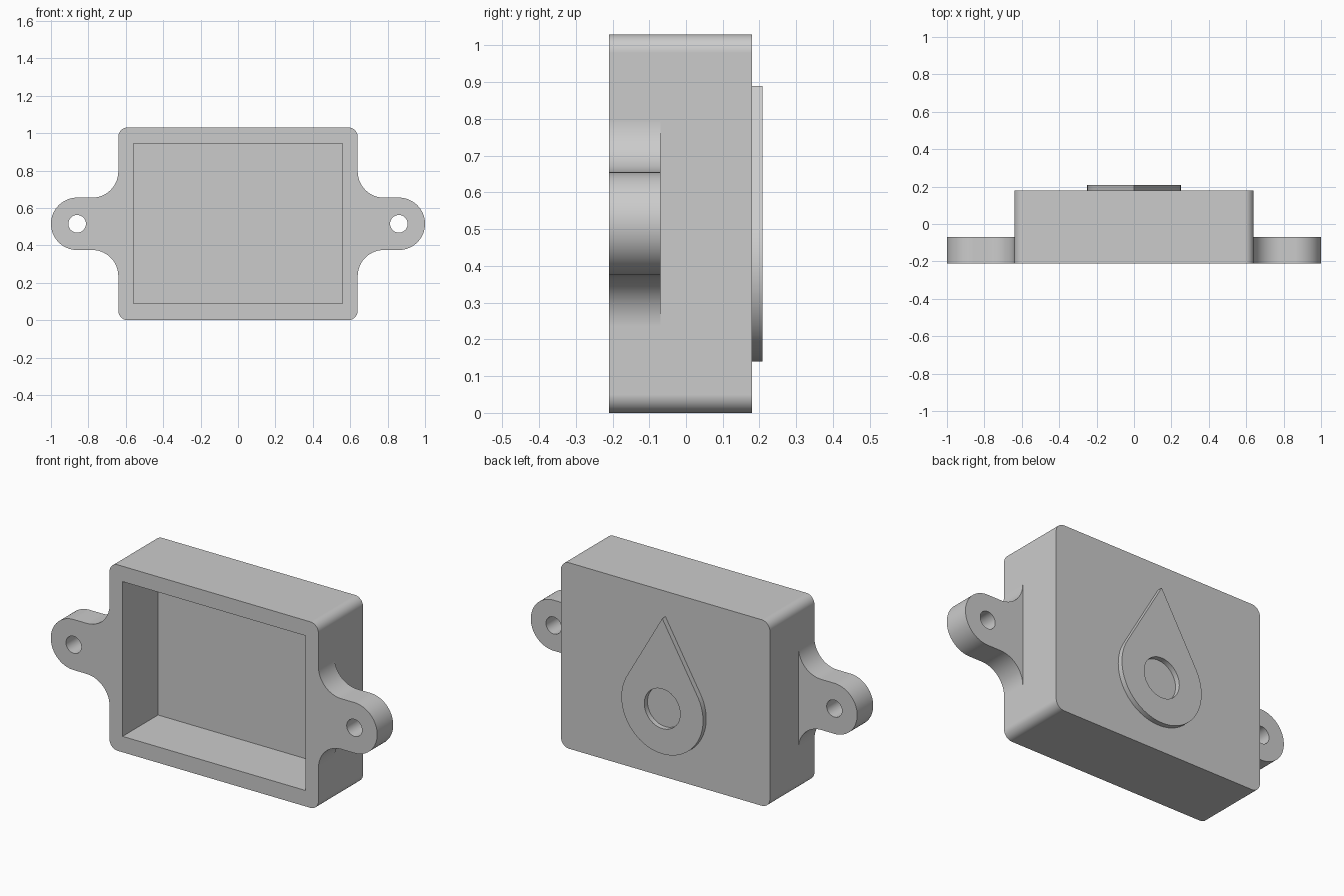
import bpy
import bmesh
from math import sin, cos, radians

cube = bpy.data.objects.get("Cube")
if cube:
    bpy.data.objects.remove(cube, do_unlink=True)

grey = bpy.data.materials.new("light grey plastic")
grey.use_nodes = True
grey.diffuse_color = (0.6, 0.6, 0.6, 1)
grey.node_tree.nodes["Principled BSDF"].inputs["Base Color"].default_value = (0.6, 0.6, 0.6, 1)

FRONT, BACK = -0.21, 0.18
MID = 0.515          # height of the centre line
HALF_W = 0.64


def arc(cx, cz, r, a0, a1, n):
    """Points on an arc in the XZ plane, angles in degrees."""
    return [(cx + r * cos(radians(a0 + (a1 - a0) * i / n)),
             cz + r * sin(radians(a0 + (a1 - a0) * i / n))) for i in range(n + 1)]


def prism(name, outline, y0, y1):
    """Extrude an XZ outline from y0 to y1."""
    bm = bmesh.new()
    face = bm.faces.new([bm.verts.new((x, y0, z)) for x, z in outline])
    res = bmesh.ops.extrude_face_region(bm, geom=[face])
    moved = [v for v in res["geom"] if isinstance(v, bmesh.types.BMVert)]
    bmesh.ops.translate(bm, verts=moved, vec=(0, y1 - y0, 0))
    bmesh.ops.recalc_face_normals(bm, faces=bm.faces)
    mesh = bpy.data.meshes.new(name)
    bm.to_mesh(mesh)
    bm.free()
    mesh.materials.append(grey)
    obj = bpy.data.objects.new(name, mesh)
    bpy.context.collection.objects.link(obj)
    return obj


def activate(obj):
    bpy.ops.object.select_all(action='DESELECT')
    obj.select_set(True)
    bpy.context.view_layer.objects.active = obj


def combine(obj, tool, operation):
    """Apply a boolean and discard the tool."""
    activate(obj)
    mod = obj.modifiers.new("boolean", 'BOOLEAN')
    mod.operation = operation
    mod.solver = 'EXACT'
    mod.object = tool
    bpy.ops.object.modifier_apply(modifier=mod.name)
    bpy.data.objects.remove(tool, do_unlink=True)


def disc(name, cx, cz, r, y0, y1, n=48):
    return prism(name, arc(cx, cz, r, 0, 360, n)[:-1], y0, y1)


def finish(obj):
    activate(obj)
    bpy.ops.object.shade_smooth_by_angle(angle=radians(30))
    mod = obj.modifiers.new("even shading", 'WEIGHTED_NORMAL')
    mod.keep_sharp = True


# Housing with rounded corners
R = 0.05
corners = []
for sx, sz, start in ((1, 1, 0), (-1, 1, 90), (-1, -1, 180), (1, -1, 270)):
    corners += arc(sx * (HALF_W - R), MID + sz * (MID - R), R, start, start + 90, 10)
housing = prism("housing", corners, FRONT, BACK)

# Mounting ears with filleted roots and screw holes
EAR, EAR_X, ROOT_X = 0.14, 0.86, 0.78
for side, label in ((1, "left"), (-1, "right")):
    half = arc(EAR_X, MID, EAR, 0, 90, 20)
    half += arc(ROOT_X, MID + 2 * EAR, EAR, 270, 180, 20)
    half.append((0.6, MID + 2 * EAR))
    lower = [(x, 2 * MID - z) for x, z in reversed(half[1:])]
    outline = [(side * x, z) for x, z in half + lower]
    ear = prism(label + "_ear", outline, FRONT, -0.07)
    combine(ear, disc("screw_hole", side * EAR_X, MID, 0.047, -0.4, 0.2), 'DIFFERENCE')
    combine(housing, ear, 'UNION')

# Open cavity in the front
cavity = prism("cavity", [(-0.56, 0.088), (0.56, 0.088), (0.56, 0.945), (-0.56, 0.945)],
               -0.4, 0.10)
combine(housing, cavity, 'DIFFERENCE')
finish(housing)

# Raised droplet on the back with a round recess
DROP_Z, DROP_R = 0.39, 0.25
drop = prism("droplet_emblem",
             arc(0, DROP_Z, DROP_R, 150, 390, 64) + [(0, DROP_Z + 2 * DROP_R)],
             BACK, 0.208)
combine(drop, disc("droplet_hole", 0, DROP_Z, 0.11, 0.1, 0.3), 'DIFFERENCE')
finish(drop)
